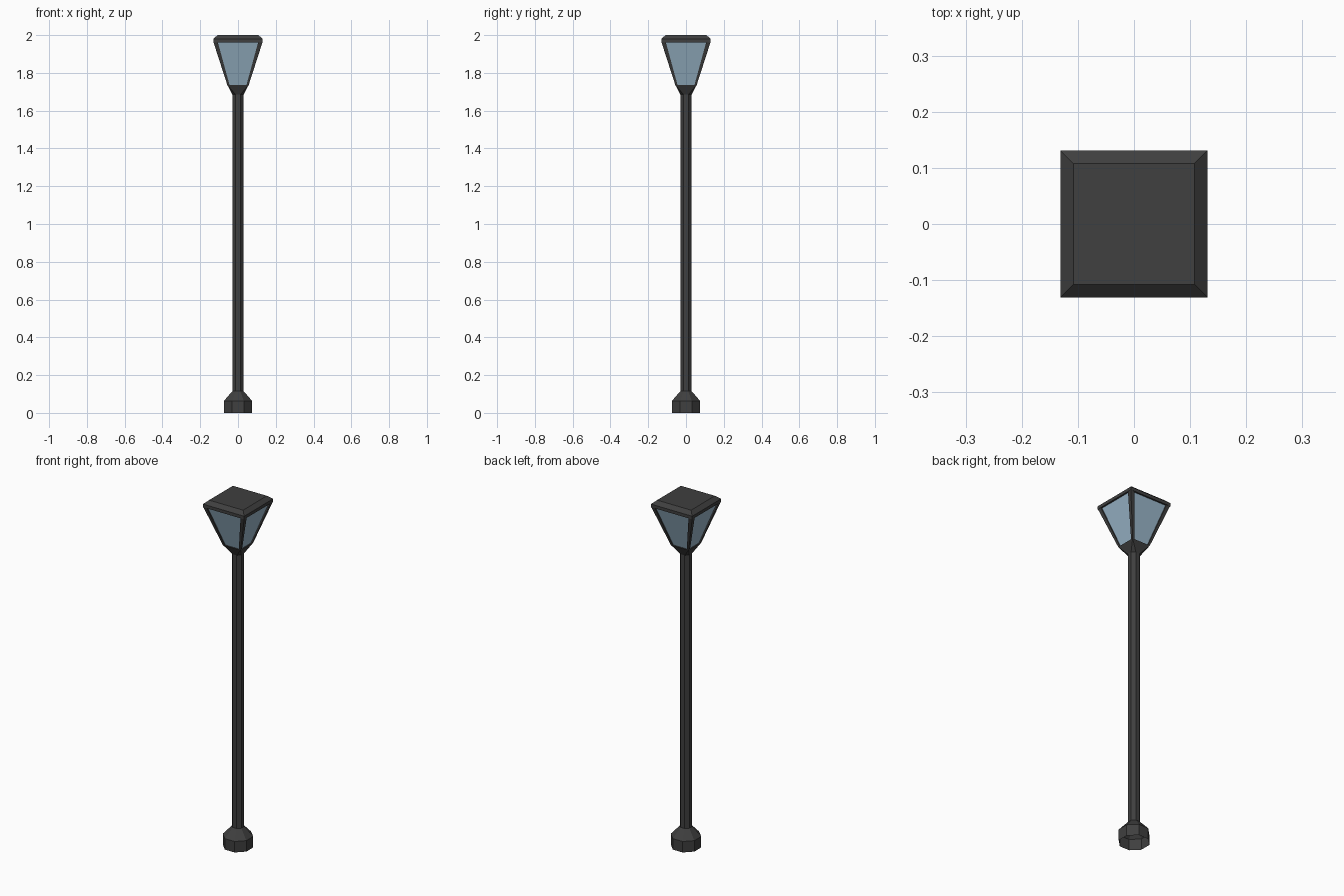
import bpy, bmesh, math

if "Cube" in bpy.data.objects:
    bpy.data.objects.remove(bpy.data.objects["Cube"])


def material(name, color):
    m = bpy.data.materials.new(name)
    m.diffuse_color = (*color, 1)
    m.use_nodes = True
    m.node_tree.nodes["Principled BSDF"].inputs["Base Color"].default_value = m.diffuse_color
    return m


iron = material("dark_iron", (0.05, 0.05, 0.05))
glass = material("blue_glass", (0.33, 0.48, 0.6))


def square(h, z):
    return [(-h, -h, z), (h, -h, z), (h, h, z), (-h, h, z)]


def octagon(apothem, z):
    r = apothem / math.cos(math.pi / 8)
    return [(r * math.cos((i + .5) * math.pi / 4),
             r * math.sin((i + .5) * math.pi / 4), z) for i in range(8)]


def make(name, bm, mat):
    me = bpy.data.meshes.new(name)
    bmesh.ops.recalc_face_normals(bm, faces=bm.faces)
    bm.to_mesh(me)
    bm.free()
    ob = bpy.data.objects.new(name, me)
    bpy.context.collection.objects.link(ob)
    me.materials.append(mat)
    return ob


def loft(name, rings, mat, cap=True):
    bm = bmesh.new()
    loops = [[bm.verts.new(p) for p in ring] for ring in rings]
    n = len(loops[0])
    for a, b in zip(loops, loops[1:]):
        for i in range(n):
            j = (i + 1) % n
            bm.faces.new((a[i], a[j], b[j], b[i]))
    if cap:
        bm.faces.new(loops[0])
        bm.faces.new(loops[-1])
    return make(name, bm, mat)


# Hollow eight-sided foot and pole
loft("foot", [octagon(.075, 0), octagon(.075, .063), octagon(.03, .115)], iron, cap=False)
loft("pole", [octagon(.03, .115), octagon(.03, 1.69)], iron, cap=False)

# Collar flaring from the octagonal pole to the square lantern
bm = bmesh.new()
for p in octagon(.03, 1.685) + square(.057, 1.737):
    bm.verts.new(p)
bmesh.ops.convex_hull(bm, input=bm.verts)
bmesh.ops.dissolve_limit(bm, angle_limit=.01, verts=bm.verts, edges=bm.edges)
make("collar", bm, iron)

# Glass body, slightly recessed behind the corner bars
loft("lantern_glass", [square(.05, 1.737), square(.122, 1.963)], glass, cap=False)


# Tapered corner bars, mirrored around the lantern
def corner(lo, hi, z):
    return [(lo, lo, z), (hi, lo, z), (hi, hi, z), (lo, hi, z)]


bars = loft("corner_bars", [corner(.045, .057, 1.737), corner(.107, .13, 1.963)], iron)
mirror = bars.modifiers.new("mirror", 'MIRROR')
mirror.use_axis = (True, True, False)

# Flat roof with a chamfered top edge
loft("roof", [square(.131, 1.962), square(.131, 1.98), square(.108, 2.0)], iron)
